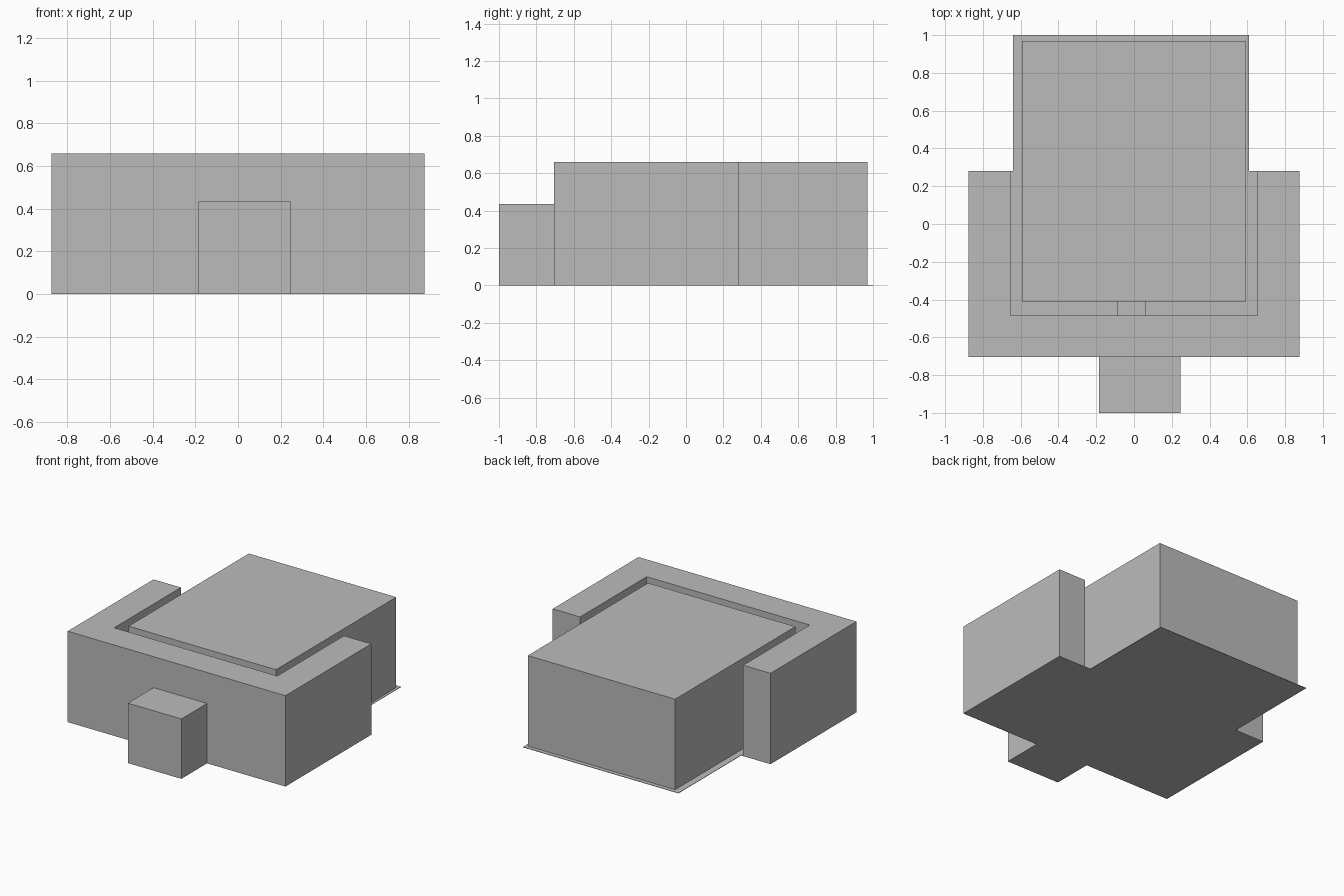
import bpy
import bmesh

cube = bpy.data.objects.get("Cube")
if cube:
    bpy.data.objects.remove(cube, do_unlink=True)

grey = bpy.data.materials.new("plain grey")
grey.use_nodes = True
COLOUR = (0.5, 0.5, 0.5, 1)
grey.diffuse_color = COLOUR
grey.node_tree.nodes["Principled BSDF"].inputs["Base Color"].default_value = COLOUR

FLOOR = 0.003
TOP = 0.66


def prism(name, outline, bottom, top):
    """Extrude a flat outline upwards into a closed solid."""
    bm = bmesh.new()
    face = bm.faces.new([bm.verts.new((x, y, bottom)) for x, y in outline])
    raised = bmesh.ops.extrude_face_region(bm, geom=[face], use_keep_orig=True)
    verts = [v for v in raised["geom"] if isinstance(v, bmesh.types.BMVert)]
    bmesh.ops.translate(bm, verts=verts, vec=(0, 0, top - bottom))
    bmesh.ops.recalc_face_normals(bm, faces=bm.faces)
    mesh = bpy.data.meshes.new(name)
    bm.to_mesh(mesh)
    bm.free()
    mesh.materials.append(grey)
    obj = bpy.data.objects.new(name, mesh)
    bpy.context.collection.objects.link(obj)
    return obj


def block(name, x0, x1, y0, y1, top):
    return prism(name, [(x0, y0), (x1, y0), (x1, y1), (x0, y1)], FLOOR, top)


# Thin ground slab following the whole footprint
half = [(0.875, -0.705), (0.875, 0.28)]
prism("ground_slab",
      [(-0.185, -1), (0.245, -1), (0.245, -0.705)] + half
      + [(0.61, 0.28), (0.61, 1), (-0.64, 1), (-0.64, 0.28)]
      + [(-x, y) for x, y in reversed(half)] + [(-0.185, -0.705)],
      0, FLOOR)

# U-shaped outer wing wrapping the main hall
arm = half + [(0.655, 0.28), (0.655, -0.485)]
prism("outer_wing", arm + [(-x, y) for x, y in reversed(arm)], FLOOR, TOP)

# Main hall, front entrance and the short passage across the gap
block("main_hall", -0.592, 0.592, -0.41, 0.97, TOP)
block("front_entrance", -0.185, 0.245, -1, -0.705, 0.435)
block("link_passage", -0.09, 0.063, -0.485, -0.41, 0.3)
